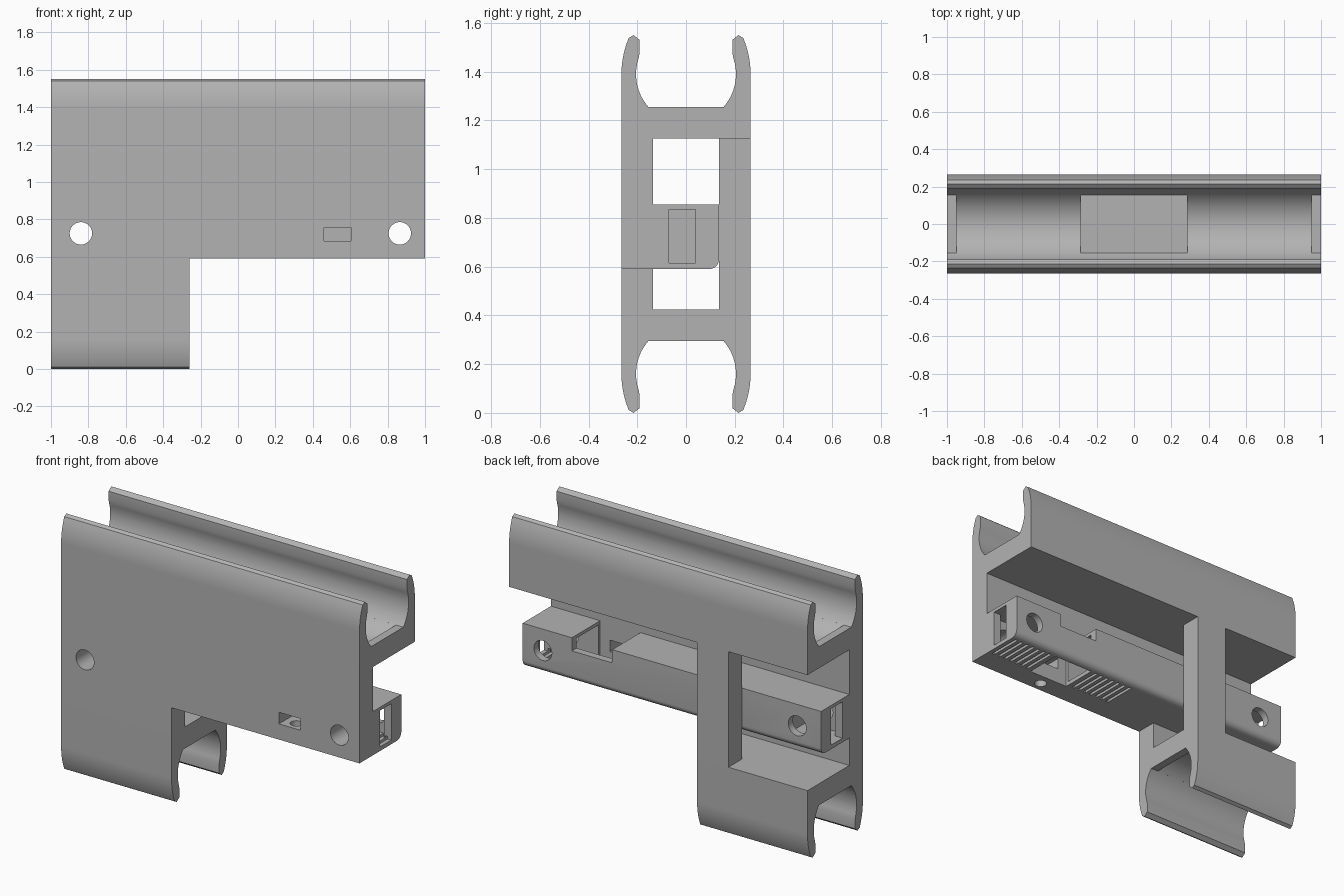
import bpy, bmesh, math
from mathutils import Matrix

cube = bpy.data.objects.get("Cube")
if cube:
    bpy.data.objects.remove(cube)

grey = bpy.data.materials.new("matte_grey")
grey.use_nodes = True
COLOUR = (0.45, 0.45, 0.45, 1)
grey.diffuse_color = COLOUR
grey.node_tree.nodes["Principled BSDF"].inputs["Base Color"].default_value = COLOUR

CENTRE = 0.775            # height the two clips mirror about
BORE_Z, BORE_R = 1.39, 0.205


def add(name, bm):
    bmesh.ops.recalc_face_normals(bm, faces=bm.faces)
    me = bpy.data.meshes.new(name)
    bm.to_mesh(me)
    bm.free()
    me.materials.append(grey)
    ob = bpy.data.objects.new(name, me)
    bpy.context.collection.objects.link(ob)
    return ob


def box(name, x, y, z):
    bm = bmesh.new()
    bmesh.ops.create_cube(bm, size=1)
    for v in bm.verts:
        v.co = [a[0] + (c + 0.5) * (a[1] - a[0]) for a, c in zip((x, y, z), v.co)]
    return add(name, bm)


def extrude(name, profile, x0, x1):
    """Sweep a (y, z) outline along x."""
    bm = bmesh.new()
    face = bm.faces.new([bm.verts.new((x0, y, z)) for y, z in profile])
    new = bmesh.ops.extrude_face_region(bm, geom=[face])["geom"]
    verts = [e for e in new if isinstance(e, bmesh.types.BMVert)]
    bmesh.ops.translate(bm, verts=verts, vec=(x1 - x0, 0, 0))
    return add(name, bm)


def cylinder(name, centre, radius, length, axis, sides=48):
    bm = bmesh.new()
    bmesh.ops.create_cone(bm, cap_ends=True, segments=sides, radius1=radius,
                          radius2=radius, depth=length)
    turn = {"X": ("Y", 90), "Y": ("X", 90), "Z": ("Z", 0)}[axis]
    bm.transform(Matrix.Translation(centre) @ Matrix.Rotation(math.radians(turn[1]), 4, turn[0]))
    return add(name, bm)


def combine(target, parts, operation):
    for part in parts:
        mod = target.modifiers.new(part.name, "BOOLEAN")
        mod.object, mod.operation, mod.solver = part, operation, "EXACT"
        bpy.context.view_layer.objects.active = target
        bpy.ops.object.modifier_apply(modifier=mod.name)
        bpy.data.objects.remove(part)


def arc(cy, cz, r, a0, a1, n):
    return [(cy + r * math.cos(math.radians(a0 + (a1 - a0) * i / n)),
             cz + r * math.sin(math.radians(a0 + (a1 - a0) * i / n))) for i in range(n + 1)]


# Clip outline: one half from the base up over the jaw and into the seat
half = [(0.265, 1.125)]
half += arc(-0.115, 1.39, 0.38, 0, 23, 10)
half += [(0.215, 1.55), (0.19, 1.53), (0.19, 1.475)]
half += arc(0, BORE_Z, BORE_R, 17, -41.2, 14)
clip = half + [(-y, z) for y, z in reversed(half)]
flipped = [(y, 2 * CENTRE - z) for y, z in clip]

body = extrude("holder_body", clip, -1, 1)
lower_clip = extrude("lower_clip", flipped, -1, -0.26)
front_plate = box("front_plate", (-1, 1), (-0.265, -0.135), (0.59, 1.125))
front_leg = box("front_leg", (-1, -0.26), (-0.265, -0.135), (0.425, 0.59))
rear_pillar = box("rear_pillar", (-0.47, -0.26), (0.135, 0.265), (0.425, 1.125))

# Electronics tray with a rounded lower back edge
tray_outline = [(-0.135, 0.59)] + arc(0.095, 0.63, 0.04, -90, 0, 8)
tray_outline += [(0.135, 0.855), (-0.135, 0.855)]
tray = extrude("tray", tray_outline, -1, 1)
combine(body, [lower_clip, front_plate, front_leg, rear_pillar, tray], "UNION")

cutters = []
# Hollowed seats between the flat stops of each clip
for x0, x1, z in ((-0.95, -0.285, BORE_Z), (0.285, 0.95, BORE_Z),
                  (-0.95, -0.31, 2 * CENTRE - BORE_Z)):
    cutters.append(cylinder("seat_bore", ((x0 + x1) / 2, 0, z), BORE_R, x1 - x0, "X", 72))

# Tray cavities and their end windows
cutters.append(box("long_cavity", (0.08, 0.95), (-0.12, 0.09), (0.615, 0.835)))
cutters.append(box("short_cavity", (-0.95, -0.72), (-0.12, 0.09), (0.615, 0.835)))
for x in (-0.97, 0.97):
    cutters.append(box("end_window", (x - 0.06, x + 0.06), (-0.07, 0.04), (0.615, 0.835)))

# Notch through the tray that leaves a low rear lip
cutters.append(box("notch_well", (0.4, 0.67), (-0.135, 0.09), (0.5, 0.9)))
cutters.append(box("notch_gap", (0.4, 0.67), (0.05, 0.2), (0.775, 0.9)))

# Vent slots below the tray, in two groups of seven
for start in (0.105, 0.71):
    for i in range(7):
        x = start + i * 0.0425
        cutters.append(box("vent_slot", (x - 0.009, x + 0.009), (-0.12, 0.09), (0.55, 0.63)))

# Screw holes, front port and the port's drain hole
for x in (-0.84, 0.865):
    cutters.append(cylinder("screw_hole", (x, 0, 0.725), 0.06, 0.8, "Y"))
cutters.append(box("front_port", (0.46, 0.605), (-0.3, -0.1), (0.685, 0.755)))
cutters.append(cylinder("drain_hole", (0.535, -0.205, 0.62), 0.035, 0.2, "Z", 32))
combine(body, cutters, "DIFFERENCE")

bpy.ops.object.select_all(action="DESELECT")
body.select_set(True)
bpy.context.view_layer.objects.active = body
bpy.ops.object.shade_smooth_by_angle(angle=math.radians(20))
